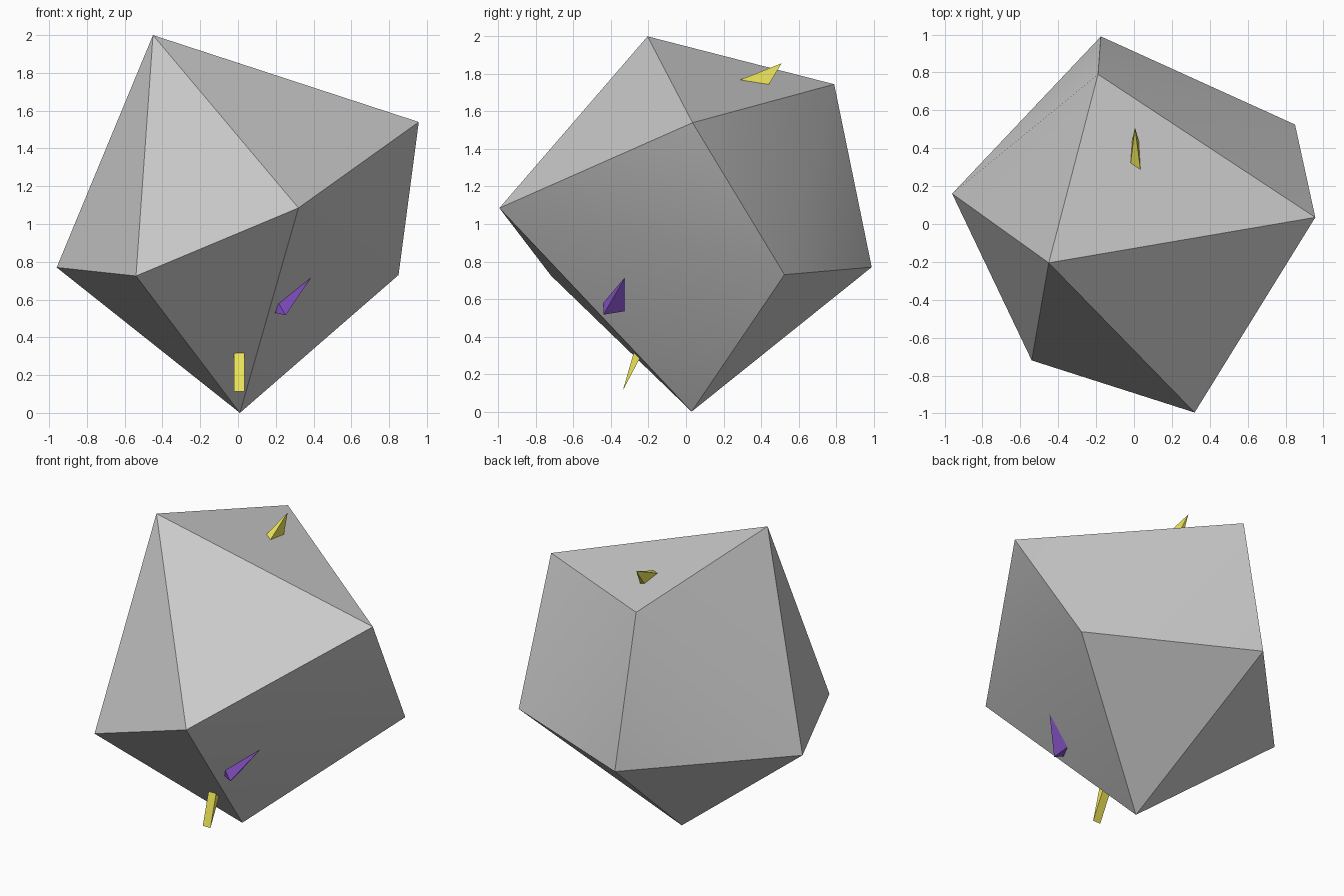
import bpy, bmesh, math

if "Cube" in bpy.data.objects:
    bpy.data.objects.remove(bpy.data.objects["Cube"])


def hull_part(name, points, color=None, smooth=None):
    """Closed convex solid around a few corner points."""
    bm = bmesh.new()
    for p in points:
        bm.verts.new(p)
    bmesh.ops.convex_hull(bm, input=bm.verts[:])
    bmesh.ops.recalc_face_normals(bm, faces=bm.faces[:])
    mesh = bpy.data.meshes.new(name)
    bm.to_mesh(mesh)
    bm.free()
    obj = bpy.data.objects.new(name, mesh)
    bpy.context.collection.objects.link(obj)
    if color:
        mat = bpy.data.materials.new(name + "_color")
        mat.diffuse_color = color
        mat.use_nodes = True
        mat.node_tree.nodes["Principled BSDF"].inputs["Base Color"].default_value = mat.diffuse_color
        mesh.materials.append(mat)
    if smooth:
        bpy.ops.object.select_all(action='DESELECT')
        obj.select_set(True)
        bpy.context.view_layer.objects.active = obj
        bpy.ops.object.shade_smooth_by_angle(angle=math.radians(smooth))
    return obj


YELLOW = (0.85, 0.78, 0.10, 1)
PURPLE = (0.25, 0.09, 0.60, 1)

# faceted rock standing on one corner
hull_part("rock", [
    (-0.45, -0.205, 2.0),    # peak
    (0.957, 0.035, 1.54),    # upper right
    (-0.19, 0.79, 1.745),    # upper back
    (0.32, -0.995, 1.085),   # front
    (-0.54, -0.72, 0.725),   # front left
    (-0.96, 0.16, 0.77),     # left
    (-0.175, 0.99, 0.77),    # back
    (0.85, 0.525, 0.73),     # right
    (0.01, 0.03, 0.0),       # foot
], smooth=33)

# yellow shard through the top facet
hull_part("top_shard", [
    (0.005, 0.51, 1.857), (-0.02, 0.305, 1.77), (0.035, 0.28, 1.765),
    (-0.01, 0.44, 1.745), (0.025, 0.44, 1.742)], YELLOW)

# yellow wedge under the front facet
hull_part("lower_wedge", [
    (x, y, z) for x in (-0.02, 0.035)
    for y, z in ((-0.337, 0.112), (-0.278, 0.316), (-0.247, 0.283))], YELLOW)

# purple shard on the right facet
hull_part("side_shard", [
    (0.385, -0.325, 0.715), (0.215, -0.44, 0.58), (0.197, -0.42, 0.53),
    (0.252, -0.44, 0.517), (0.245, -0.325, 0.535)], PURPLE)
